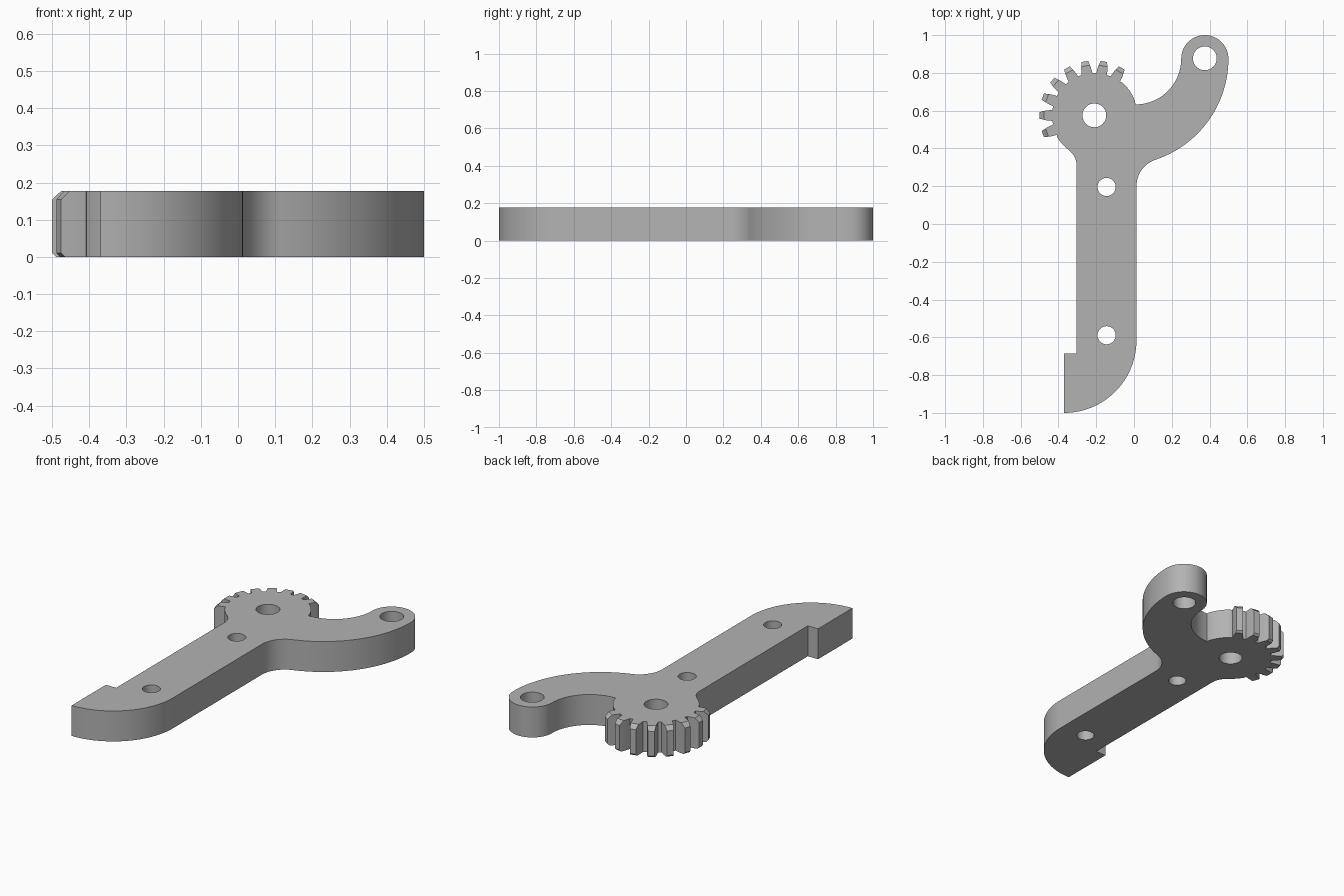
import bpy
import bmesh
from math import cos, sin, radians, dist

cube = bpy.data.objects.get("Cube")
if cube:
    bpy.data.objects.remove(cube, do_unlink=True)

GEAR = (-0.21, 0.575)
THICK = 0.177
ROOT, TIP = 0.222, 0.29


def arc(centre, r, start, end, n):
    """Points along a circular arc, angles in degrees."""
    angles = [radians(start + (end - start) * i / n) for i in range(n + 1)]
    return [(centre[0] + r * cos(a), centre[1] + r * sin(a)) for a in angles]


def tooth(angle, tip):
    """One gear tooth, tapering from root to tip."""
    def half_width(r):
        if r < 0.255:
            return 0.029 - (r - ROOT) * 0.1
        return 0.0257 - (r - 0.255) * 0.23
    a = radians(angle)
    side = [(r, half_width(r)) for r in (ROOT, 0.255, tip)]
    local = [(r, -w) for r, w in side] + [(r, w) for r, w in reversed(side)]
    return [(GEAR[0] + r * cos(a) - w * sin(a),
             GEAR[1] + r * sin(a) + w * cos(a)) for r, w in local]


def outline(tip):
    """Counter-clockwise lever outline with the given tooth tip radius."""
    pts = [(-0.304, -0.685), (-0.37, -0.685)]
    pts += arc((-0.37, -0.617), 0.383, -90, 0, 24)          # rounded foot
    pts += arc((0.161, 0.2), 0.148, 180, 108.4, 14)         # arm fillet
    pts += arc((-0.063, 0.875), 0.563, -71.6, 0, 28)        # outer arm
    pts += arc((0.375, 0.875), 0.125, 0, 180, 28)           # arm end
    pts += arc((0.008, 0.875), 0.242, 0, -90, 20)           # inner arm
    pts += arc(GEAR, 0.228, 15, 49, 8)                      # bare hub
    for angle in range(60, 201, 20):
        pts += tooth(angle, tip)
    pts += arc(GEAR, 0.228, 210, 234, 6)
    pts += arc((-0.401, 0.31), 0.097, 54, 0, 10)            # neck fillet
    clean = [pts[0]]
    for p in pts[1:]:
        if dist(p, clean[-1]) > 0.004:
            clean.append(p)
    return clean


def loft(bm, sections):
    """Join matching closed sections; return the bottom and top edge loops."""
    rings = [[bm.verts.new((x, y, z)) for x, y in pts] for z, pts in sections]
    n = len(rings[0])
    for low, high in zip(rings, rings[1:]):
        for i in range(n):
            j = (i + 1) % n
            bm.faces.new((low[i], low[j], high[j], high[i]))
    return [[bm.edges.get((ring[i], ring[(i + 1) % n])) for i in range(n)]
            for ring in (rings[0], rings[-1])]


bm = bmesh.new()

# Outer wall, with tooth tips chamfered at both faces
bottom, top = loft(bm, [(0, outline(0.279)), (0.011, outline(TIP)),
                        (0.154, outline(TIP)), (THICK, outline(0.266))])

# Through holes
for centre, r in ((GEAR, 0.063), ((0.375, 0.877), 0.063),
                  ((-0.145, 0.196), 0.048), ((-0.145, -0.589), 0.048)):
    ring = arc(centre, r, 0, 360, 40)[:-1]
    low, high = loft(bm, [(0, ring), (THICK, ring)])
    bottom += low
    top += high

# Flat faces around the holes
for edges, up in ((bottom, -1), (top, 1)):
    bmesh.ops.triangle_fill(bm, edges=edges, use_beauty=True, normal=(0, 0, up))
bmesh.ops.recalc_face_normals(bm, faces=bm.faces)

mesh = bpy.data.meshes.new("geared_lever")
bm.to_mesh(mesh)
bm.free()
lever = bpy.data.objects.new("geared_lever", mesh)
bpy.context.collection.objects.link(lever)

# Plain grey finish
grey = bpy.data.materials.new("plain_grey")
grey.use_nodes = True
colour = (0.45, 0.45, 0.45, 1)
grey.diffuse_color = colour
grey.node_tree.nodes["Principled BSDF"].inputs["Base Color"].default_value = colour
mesh.materials.append(grey)

bpy.ops.object.select_all(action="DESELECT")
lever.select_set(True)
bpy.context.view_layer.objects.active = lever
bpy.ops.object.shade_smooth_by_angle(angle=radians(25))
